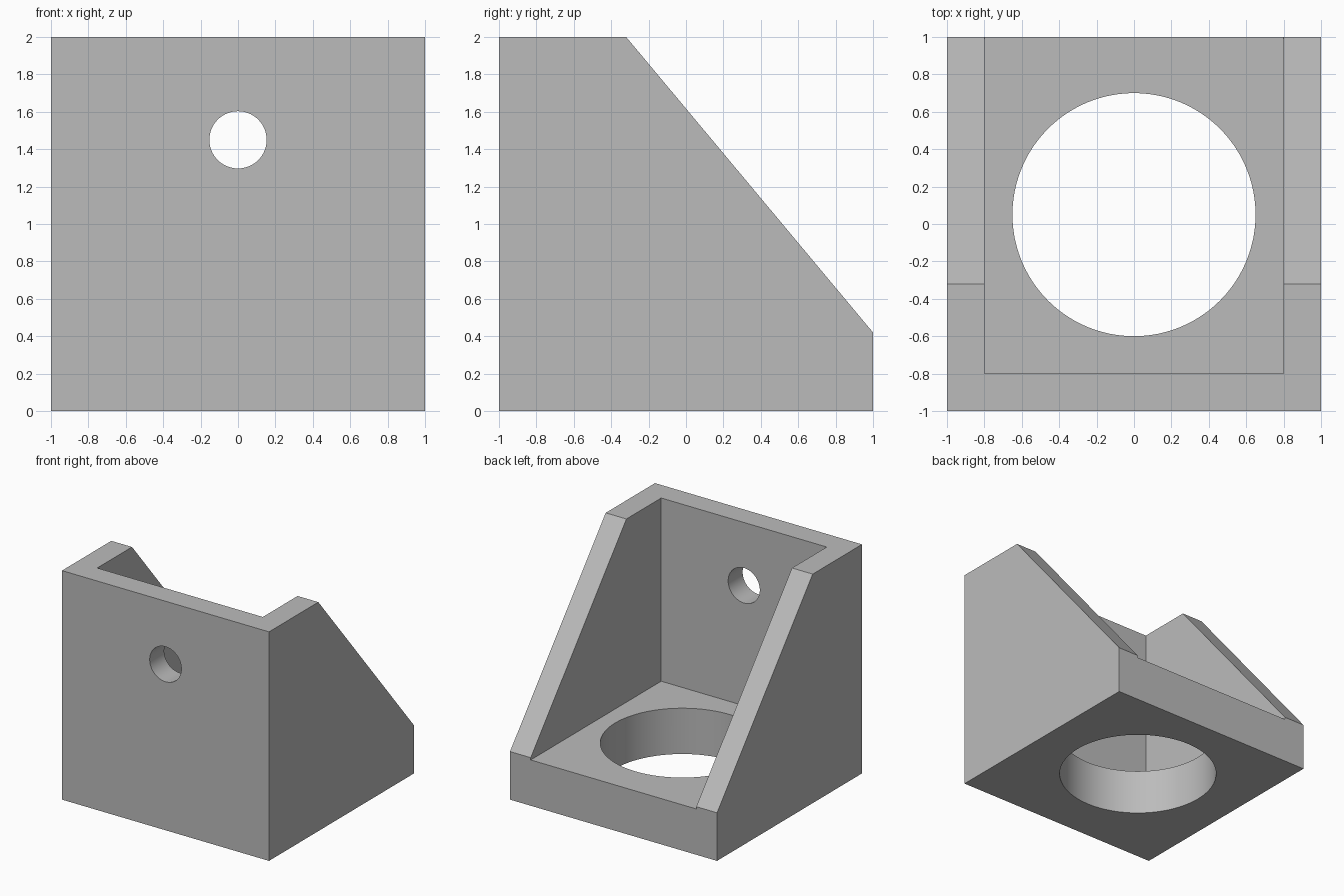
import bpy
import bmesh
from math import radians

cube = bpy.data.objects.get("Cube")
if cube:
    bpy.data.objects.remove(cube, do_unlink=True)

grey = bpy.data.materials.new("plain grey")
grey.use_nodes = True
colour = (0.5, 0.5, 0.5, 1)
grey.diffuse_color = colour
grey.node_tree.nodes["Principled BSDF"].inputs["Base Color"].default_value = colour

WALL = 0.2
FLOOR = 0.4


def cut(target, cutter):
    """Subtract the cutter from the target, then discard it."""
    mod = target.modifiers.new("cut", 'BOOLEAN')
    mod.operation = 'DIFFERENCE'
    mod.solver = 'EXACT'
    mod.object = cutter
    bpy.ops.object.select_all(action='DESELECT')
    bpy.context.view_layer.objects.active = target
    target.select_set(True)
    bpy.ops.object.modifier_apply(modifier=mod.name)
    bpy.data.objects.remove(cutter, do_unlink=True)


def cylinder(radius, location, rotation=(0, 0, 0)):
    bpy.ops.mesh.primitive_cylinder_add(vertices=96, radius=radius, depth=1,
                                        location=location, rotation=rotation)
    return bpy.context.object


# Solid block: side profile (y, z) extruded across the width
profile = [(-1, 0), (1, 0), (1, 0.42), (-0.32, 2), (-1, 2)]
bm = bmesh.new()
face = bm.faces.new([bm.verts.new((-1, y, z)) for y, z in profile])
extruded = bmesh.ops.extrude_face_region(bm, geom=[face])["geom"]
bmesh.ops.translate(bm, vec=(2, 0, 0),
                    verts=[v for v in extruded if isinstance(v, bmesh.types.BMVert)])
bmesh.ops.recalc_face_normals(bm, faces=bm.faces)
mesh = bpy.data.meshes.new("corner_bracket")
bm.to_mesh(mesh)
bm.free()
mesh.materials.append(grey)
bracket = bpy.data.objects.new("corner_bracket", mesh)
bpy.context.collection.objects.link(bracket)

# Hollow between the two cheeks, open at the top and back
bpy.ops.mesh.primitive_cube_add(size=2, location=(0, 2 - WALL - 0.6, FLOOR + 1.5))
hollow = bpy.context.object
hollow.scale = (1 - WALL, 2 - 0.0, 1.5)
hollow.location.y = -1 + WALL + hollow.scale.y
cut(bracket, hollow)

# Large hole through the floor and small bolt hole through the front wall
cut(bracket, cylinder(0.65, (0, 0.05, 0.2)))
cut(bracket, cylinder(0.153, (0, -1, 1.45), (radians(90), 0, 0)))

# Smooth bores with crisp edges
bpy.ops.object.select_all(action='DESELECT')
bracket.select_set(True)
bpy.context.view_layer.objects.active = bracket
bpy.ops.object.shade_smooth_by_angle(angle=radians(30))
